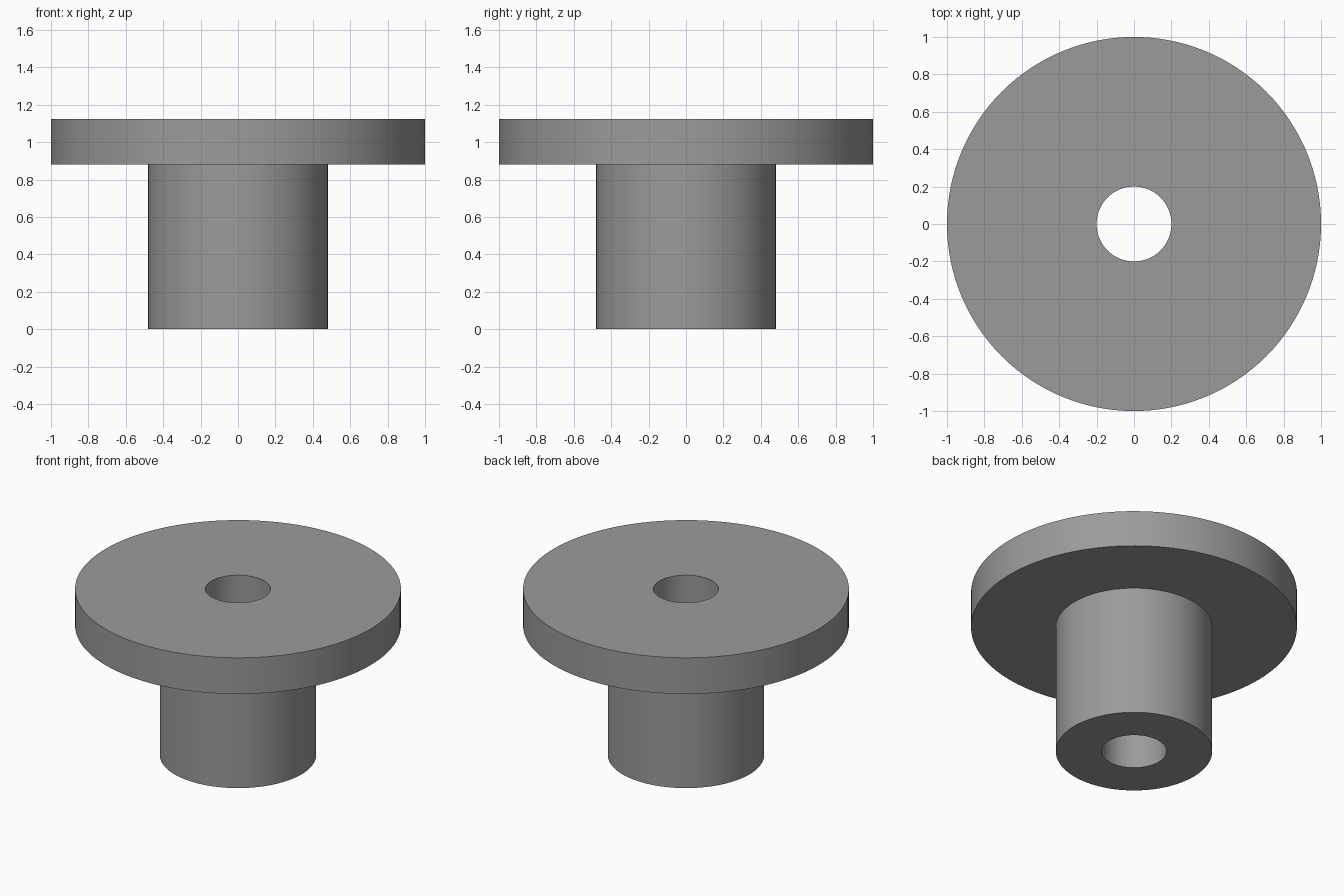
import bpy, bmesh, math

if "Cube" in bpy.data.objects:
    bpy.data.objects.remove(bpy.data.objects["Cube"])

SEGMENTS = 128

# Closed (radius, height) section: bore, hub, flange
section = [(0.2, 0.0), (0.48, 0.0), (0.48, 0.88), (1.0, 0.88), (1.0, 1.125), (0.2, 1.125)]

grey = bpy.data.materials.new("plain grey")
grey.diffuse_color = (0.33, 0.33, 0.33, 1.0)
grey.use_nodes = True
grey.node_tree.nodes["Principled BSDF"].inputs["Base Color"].default_value = grey.diffuse_color

# Flanged bushing, turned from the section around z
bm = bmesh.new()
rings = []
for i in range(SEGMENTS):
    a = 2 * math.pi * i / SEGMENTS
    rings.append([bm.verts.new((r * math.cos(a), r * math.sin(a), z)) for r, z in section])
for i in range(SEGMENTS):
    here, after = rings[i], rings[(i + 1) % SEGMENTS]
    for j in range(len(section)):
        k = (j + 1) % len(section)
        bm.faces.new((here[j], after[j], after[k], here[k]))
bmesh.ops.recalc_face_normals(bm, faces=bm.faces)

mesh = bpy.data.meshes.new("flanged_bushing")
bm.to_mesh(mesh)
bm.free()
mesh.materials.append(grey)
bushing = bpy.data.objects.new("flanged_bushing", mesh)
bpy.context.collection.objects.link(bushing)

# Smooth round walls, sharp rims
bpy.context.view_layer.objects.active = bushing
bushing.select_set(True)
bpy.ops.object.shade_smooth_by_angle(angle=math.radians(30))
